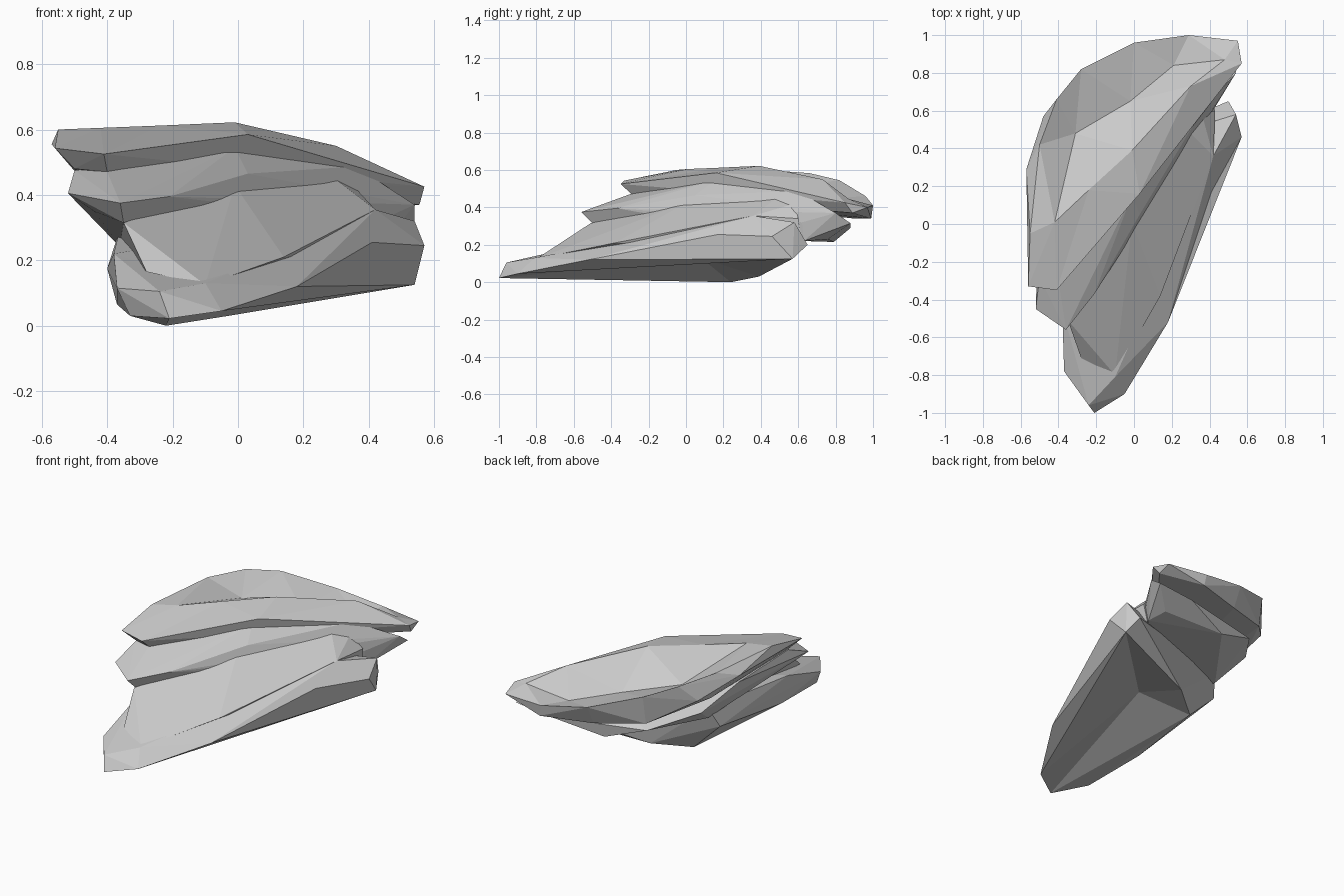
import bpy, bmesh
from math import radians
from mathutils import Vector
from mathutils.geometry import intersect_point_line

if "Cube" in bpy.data.objects:
    bpy.data.objects.remove(bpy.data.objects["Cube"])


def edge_distance(edge, p):
    a, b = (v.co for v in edge.verts)
    q, t = intersect_point_line(p, a, b)
    return (p - (a.lerp(b, min(max(t, .15), .85)))).length


def slab(name, *rims, hollow=None, dents=(), dish=None, rim=()):
    """Faceted rock slab: the hull wrapped around a few rim outlines.
    hollow: point the biggest underside facet is sunk to.
    dents: points the nearest hull edges are pressed in to.
    dish: inner outline that replaces the facets spanning the rim."""
    bm = bmesh.new()
    for outline in rims:
        for p in outline:
            bm.verts.new(p)
    hull = bmesh.ops.convex_hull(bm, input=list(bm.verts), use_existing_faces=False)
    inner = {v for v in hull["geom_interior"] if isinstance(v, bmesh.types.BMVert)}
    inner |= {v for v in bm.verts if not v.link_faces}
    bmesh.ops.delete(bm, geom=list(inner), context='VERTS')
    bmesh.ops.recalc_face_normals(bm, faces=list(bm.faces))

    if dish:
        # open the top and bridge down to the sunken plateau
        rim_pts = [Vector(p) for p in rim]
        on_rim = {v for v in bm.verts if any((v.co - p).length < 1e-4 for p in rim_pts)}
        top = [f for f in bm.faces if all(v in on_rim for v in f.verts) and f.normal.z > .3]
        bmesh.ops.delete(bm, geom=top, context='FACES')
        outer = [e for e in bm.edges if e.is_boundary]
        ring = [bm.verts.new(p) for p in dish]
        loop = [bm.edges.new((a, b)) for a, b in zip(ring, ring[1:] + ring[:1])]
        bmesh.ops.bridge_loops(bm, edges=outer + loop)
        cap = bm.faces.new(ring)
        bmesh.ops.triangulate(bm, faces=[cap])
    else:
        bmesh.ops.dissolve_limit(bm, angle_limit=radians(8 if hollow else 3),
                                 verts=list(bm.verts), edges=list(bm.edges))
    if hollow:
        bm.normal_update()
        under = max((f for f in bm.faces if f.normal.z < -.5), key=lambda f: f.calc_area())
        bmesh.ops.poke(bm, faces=[under])["verts"][0].co = hollow
    if dents:
        bmesh.ops.triangulate(bm, faces=list(bm.faces))
    for p in map(Vector, dents):
        edge = min(bm.edges, key=lambda e: edge_distance(e, p))
        cut = bmesh.ops.subdivide_edges(bm, edges=[edge], cuts=1)
        next(g for g in cut["geom_inner"] if isinstance(g, bmesh.types.BMVert)).co = p

    bmesh.ops.recalc_face_normals(bm, faces=list(bm.faces))
    mesh = bpy.data.meshes.new(name)
    bm.to_mesh(mesh)
    bm.free()
    ob = bpy.data.objects.new(name, mesh)
    bpy.context.collection.objects.link(ob)
    return ob


# Lower slab: long tongue running to the front tip, hollow underneath
slab("lower_rock_slab",
     [(-.24, -.96, .105), (-.37, -.78, .115), (-.28, -.72, .165), (-.38, -.45, .22),
      (-.36, .3, .30)],
     [(-.10, -.81, .13), (.14, -.38, .21), (.25, -.05, .275), (.42, .36, .355), (.54, .58, .32)],
     [(-.21, -1, .022), (-.05, -.90, .045), (.18, -.52, .12),
      (.57, .46, .245), (.54, .57, .125), (.50, .65, .2)],
     [(-.33, -.80, .03), (-.37, -.4, .065), (-.40, .24, .175), (-.22, .24, 0), (-.03, .39, .03)],
     hollow=(.03, .08, .13), dents=[(.41, .17, .255)])

# Upper part of the tongue, climbing to the middle slab
slab("lower_rock_slope",
     [(-.35, -.51, .315), (-.24, -.35, .34), (-.01, .01, .43), (.28, .50, .462),
      (.36, .58, .42)],
     [(-.28, -.71, .165), (-.10, -.80, .125), (.14, -.38, .21), (.25, -.05, .275),
      (.42, .36, .355), (.43, .60, .34), (.42, .62, .22), (-.36, .2, .25)])

# Middle slab: sticks out between the two others
slab("middle_rock_slab",
     # front lip
     [(-.52, -.45, .405), (-.36, -.56, .375), (-.21, -.37, .395), (.03, .05, .465),
      (.36, .60, .487), (.54, .80, .37)],
     # top, tucked under the upper slab
     [(-.50, -.28, .475), (-.40, -.30, .47), (-.24, -.14, .487), (-.01, .155, .545),
      (-.50, .2, .46)],
     # lower edge and back
     [(-.44, -.42, .35), (-.35, -.50, .315), (.43, .62, .32), (.42, .63, .22),
      (.40, .76, .23), (.54, .88, .315), (.30, .88, .29), (0, .79, .215), (-.25, .74, .30),
      (-.44, .48, .36), (-.36, .3, .24)])

# Upper slab: broad cap with a front ridge and a shallow dish behind it
upper_rim = [(-.41, -.35, .525), (-.56, -.33, .543), (-.55, -.05, .60), (-.50, .42, .60),
             (-.41, .66, .583), (-.28, .82, .545), (0, .96, .46), (.29, 1, .41),
             (.55, .97, .40), (.57, .85, .425), (.36, .62, .54), (.03, .16, .585)]
slab("upper_rock_slab", upper_rim,
     [(-.57, .29, .555), (-.48, .57, .48), (-.50, -.28, .48), (-.40, -.29, .47),
      (-.01, .19, .535), (.35, .63, .49), (.555, .89, .37), (.30, .99, .34),
      (0, .90, .34), (-.28, .79, .37), (-.48, .45, .45)],
     rim=upper_rim,
     dish=[(-.42, .01, .605), (-.24, .18, .612), (-.01, .39, .622), (.30, .73, .55),
           (.48, .87, .445), (.21, .84, .40), (-.02, .65, .44), (-.31, .48, .50)])
